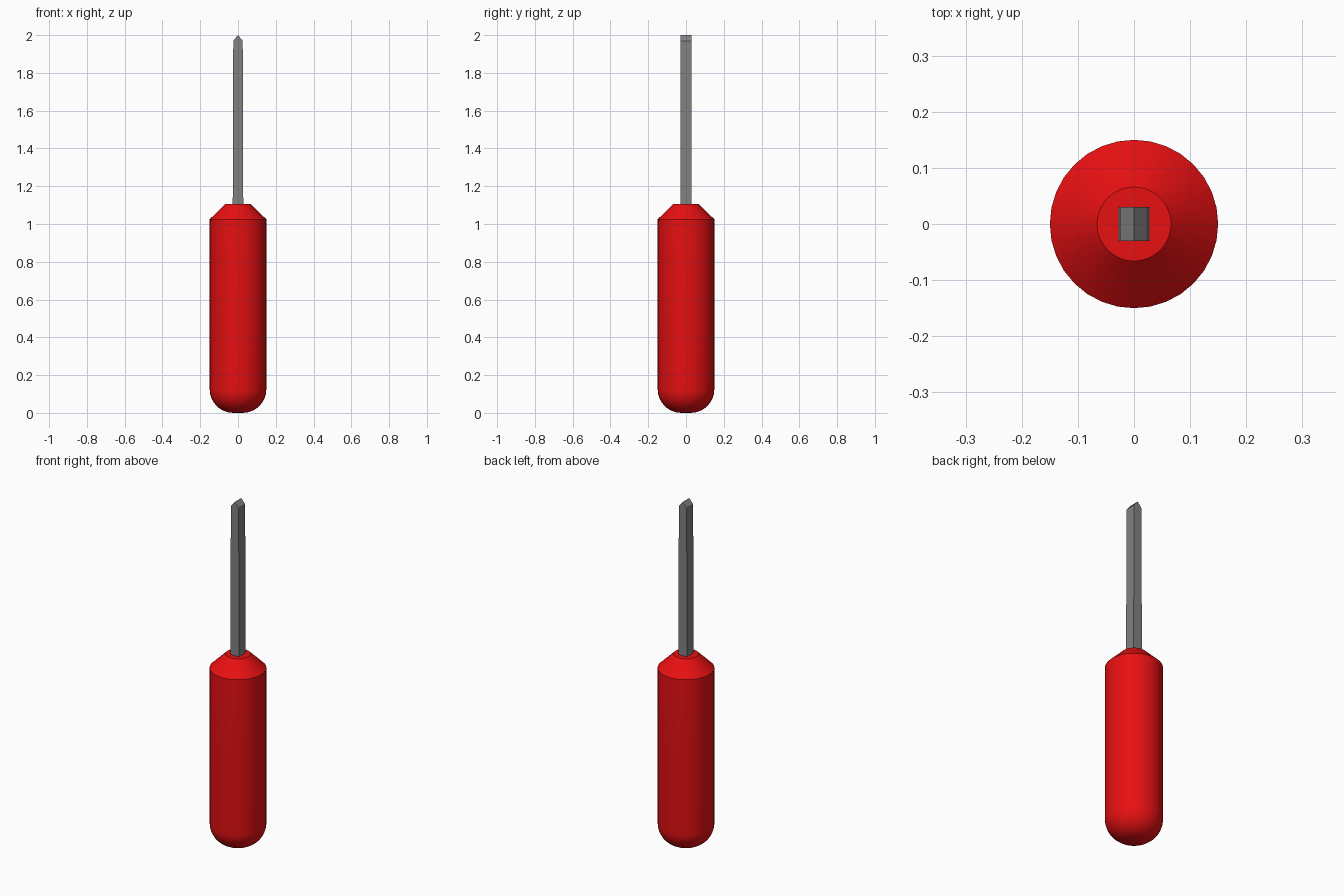
import bpy, bmesh, math

if "Cube" in bpy.data.objects:
    bpy.data.objects.remove(bpy.data.objects["Cube"])


def material(name, rgb):
    m = bpy.data.materials.new(name)
    m.diffuse_color = (*rgb, 1)
    m.use_nodes = True
    m.node_tree.nodes["Principled BSDF"].inputs["Base Color"].default_value = m.diffuse_color
    return m


def make_object(name, bm, mat):
    bmesh.ops.recalc_face_normals(bm, faces=bm.faces[:])
    mesh = bpy.data.meshes.new(name)
    bm.to_mesh(mesh)
    bm.free()
    mesh.materials.append(mat)
    ob = bpy.data.objects.new(name, mesh)
    bpy.context.collection.objects.link(ob)
    return ob


def loft(rings):
    """Skin a list of closed rings and cap both ends."""
    bm = bmesh.new()
    loops = [[bm.verts.new(p) for p in ring] for ring in rings]
    n = len(loops[0])
    for a, b in zip(loops, loops[1:]):
        for i in range(n):
            j = (i + 1) % n
            bm.faces.new((a[i], a[j], b[j], b[i]))
    bm.faces.new(loops[0][::-1])
    bm.faces.new(loops[-1])
    return bm


red = material("red plastic", (0.8, 0.005, 0.006))
steel = material("grey steel", (0.22, 0.22, 0.22))

# Handle: rounded butt, straight grip, conical collar
SIDES, R, ROUND = 32, 0.15, 0.125
profile = []
for k in range(9):
    a = math.pi / 2 * k / 8
    profile.append((R - ROUND + ROUND * math.sin(a), ROUND * (1 - math.cos(a))))
profile += [(R, 1.025), (0.066, 1.107)]
rings = [[(r * math.cos(2 * math.pi * i / SIDES), r * math.sin(2 * math.pi * i / SIDES), z)
          for i in range(SIDES)] for r, z in profile]
make_object("handle", loft(rings), red)

# Shaft: slightly tapered square bar, sunk into the handle
W, T, D = 0.028, 0.025, 0.03
bar = [[(-w, -D, z), (w, -D, z), (w, D, z), (-w, D, z)]
       for w, z in ((W, 1.08), (T, 1.97))]
bm = loft(bar)

# Tip: ridge running front to back on top of the bar
top = max(bm.faces, key=lambda f: f.calc_center_median().z)
lower = sorted(top.verts, key=lambda v: (v.co.y, v.co.x))
bm.faces.remove(top)
front, back = bm.verts.new((0, -D, 2)), bm.verts.new((0, D, 2))
fl, fr, bl, br = lower
for face in ((fl, fr, front), (br, bl, back), (fr, br, back, front), (bl, fl, front, back)):
    bm.faces.new(face)
make_object("shaft", bm, steel)

# Smooth grip with crisp collar edges
handle = bpy.data.objects["handle"]
bpy.context.view_layer.objects.active = handle
handle.select_set(True)
bpy.ops.object.shade_smooth_by_angle(angle=math.radians(30))
